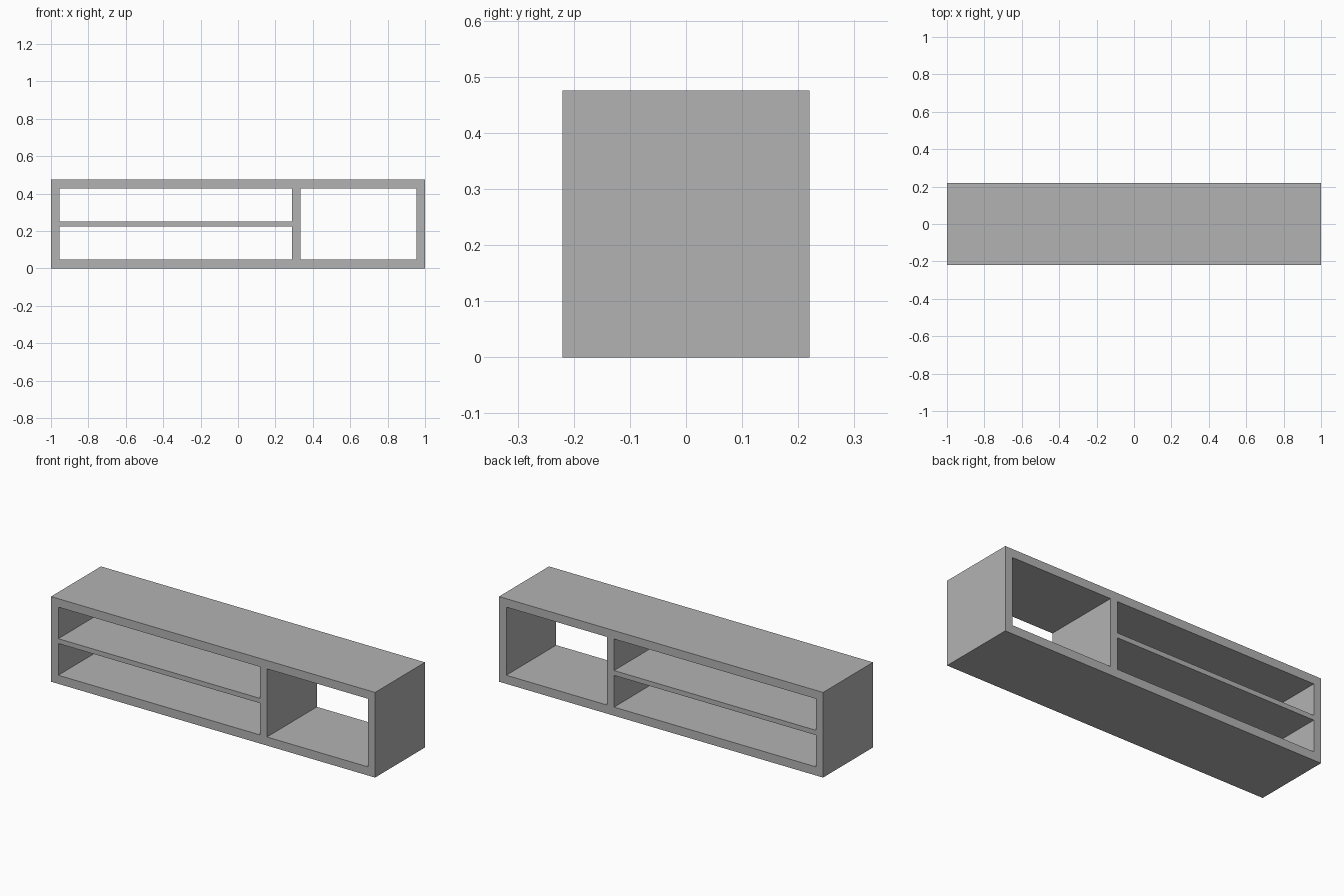
import bpy
import bmesh

cube = bpy.data.objects.get("Cube")
if cube:
    bpy.data.objects.remove(cube, do_unlink=True)

# Overall sizes
DEPTH = 0.44
HEIGHT = 0.475
BOARD = 0.045

# Board edges along the width and the height
xs = [-1, -1 + BOARD, 0.29, 0.333, 1 - BOARD, 1]
zs = [0, 0.048, 0.225, 0.252, HEIGHT - 0.047, HEIGHT]


def is_open(col, row):
    """Two stacked slots beside one tall bay."""
    slot = col == 1 and row in (1, 3)
    bay = col == 3 and 1 <= row <= 3
    return slot or bay


def make_material(name, grey):
    mat = bpy.data.materials.new(name)
    mat.use_nodes = True
    colour = (grey, grey, grey, 1)
    mat.diffuse_color = colour
    mat.node_tree.nodes["Principled BSDF"].inputs["Base Color"].default_value = colour
    return mat


# Front profile of the cabinet, without its openings
bm = bmesh.new()
grid = [[bm.verts.new((x, -DEPTH / 2, z)) for z in zs] for x in xs]
for col in range(len(xs) - 1):
    for row in range(len(zs) - 1):
        if not is_open(col, row):
            bm.faces.new((grid[col][row], grid[col + 1][row],
                          grid[col + 1][row + 1], grid[col][row + 1]))
loose = [v for v in bm.verts if not v.link_faces]
bmesh.ops.delete(bm, geom=loose, context='VERTS')

# Push the profile through to the back
result = bmesh.ops.extrude_face_region(bm, geom=bm.faces[:], use_keep_orig=True)
back = [g for g in result["geom"] if isinstance(g, bmesh.types.BMVert)]
bmesh.ops.translate(bm, verts=back, vec=(0, DEPTH, 0))
bmesh.ops.recalc_face_normals(bm, faces=bm.faces[:])

mesh = bpy.data.meshes.new("cabinet_frame")
bm.to_mesh(mesh)
bm.free()
mesh.materials.append(make_material("plain grey", 0.45))
cabinet = bpy.data.objects.new("cabinet_frame", mesh)
bpy.context.collection.objects.link(cabinet)
